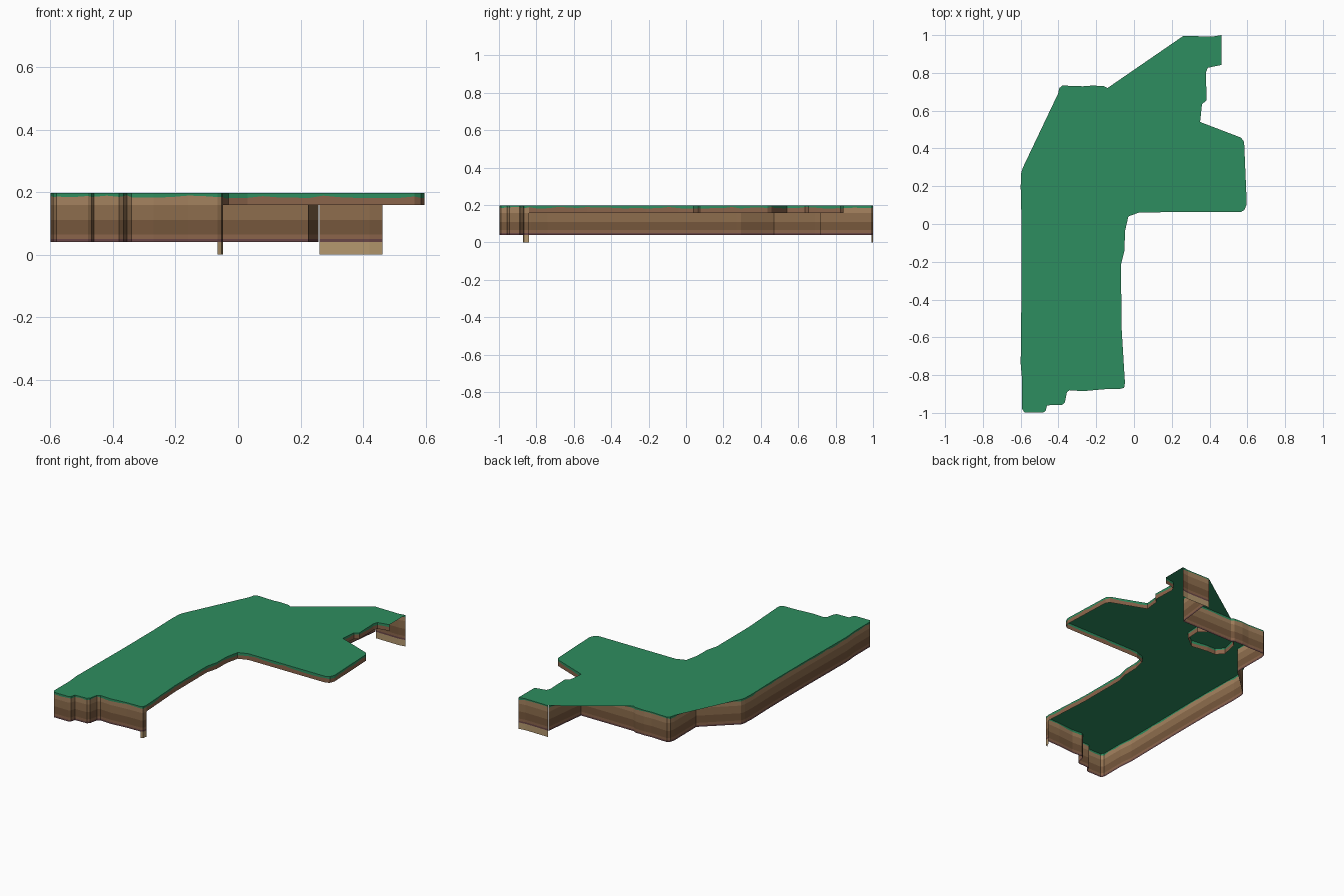
import bpy, bmesh, random
from mathutils import Vector

if "Cube" in bpy.data.objects:
    bpy.data.objects.remove(bpy.data.objects["Cube"])

random.seed(4)
TOP = 0.197

def material(name, rgb):
    m = bpy.data.materials.new(name)
    m.diffuse_color = (*rgb, 1)
    m.use_nodes = True
    m.node_tree.nodes["Principled BSDF"].inputs["Base Color"].default_value = m.diffuse_color
    return m

GRASS = material("grass", (0.027, 0.27, 0.115))
TAN = material("tan_soil", (0.376, 0.225, 0.115))
MID = material("mid_soil", (0.27, 0.155, 0.075))
DARK = material("dark_soil", (0.18, 0.095, 0.045))
RED = material("red_soil", (0.26, 0.13, 0.07))
PLUM = material("plum_soil", (0.14, 0.06, 0.06))
PALE = material("pale_soil", (0.456, 0.314, 0.156))

def finish(bm, name, mats):
    me = bpy.data.meshes.new(name)
    bm.to_mesh(me)
    bm.free()
    for m in mats:
        me.materials.append(m)
    ob = bpy.data.objects.new(name, me)
    bpy.context.collection.objects.link(ob)
    return ob

def subdivide(path, step=0.05):
    out = []
    for a, b in zip(path, path[1:]):
        a, b = Vector(a), Vector(b)
        n = max(1, round((b - a).length / step))
        out += [a.lerp(b, i / n) for i in range(n)]
    return out + [Vector(path[-1])]

def wall(name, path, bands, closed=False):
    """Sheet hung from a path; bands = (lower z, material) from the top down."""
    pts = subdivide(path + path[:1] if closed else path)
    bm = bmesh.new()
    cols = []
    for i, p in enumerate(pts):
        # wavy lower edge of the grass
        wave = random.uniform(-0.005, 0.004)
        zs = [TOP, bands[0][0] + wave] + [z for z, _ in bands[1:]]
        cols.append([bm.verts.new((p.x, p.y, z)) for z in zs])
    for a, b in zip(cols, cols[1:]):
        for k in range(len(bands)):
            f = bm.faces.new((a[k + 1], b[k + 1], b[k], a[k]))
            f.material_index = k
    if closed:
        bmesh.ops.remove_doubles(bm, verts=bm.verts, dist=1e-5)
    return finish(bm, name, [m for _, m in bands])

# outline pieces, counterclockwise
west = [(-0.14, 0.72), (-0.16, 0.73), (-0.22, 0.733), (-0.27, 0.729), (-0.38, 0.733), (-0.395, 0.72),
        (-0.402, 0.69), (-0.4, 0.47), (-0.59, 0.295), (-0.597, 0.27),
        (-0.6, 0.2), (-0.595, 0), (-0.595, -0.3), (-0.6, -0.74), (-0.592, -0.83)]
south = [(-0.592, -0.98), (-0.58, -0.997), (-0.48, -0.997), (-0.468, -0.99),
         (-0.46, -0.96), (-0.38, -0.957), (-0.366, -0.945), (-0.355, -0.89),
         (-0.34, -0.88), (-0.27, -0.885), (-0.16, -0.875), (-0.065, -0.872)]
corner = [(-0.065, -0.872), (-0.052, -0.866), (-0.048, -0.84)]
east = [(-0.048, -0.84), (-0.067, -0.53), (-0.068, -0.21), (-0.05, -0.14), (-0.048, -0.04),
        (-0.03, 0.04), (0.03, 0.062), (0.565, 0.063), (0.585, 0.075), (0.597, 0.105),
        (0.583, 0.435), (0.567, 0.457), (0.35, 0.54), (0.36, 0.635), (0.385, 0.655),
        (0.38, 0.8), (0.39, 0.827), (0.462, 0.842)]
north = [(0.462, 1.0), (0.42, 0.993), (0.26, 0.995)]

# layered soil profiles
tall = [(0.187, GRASS), (0.158, TAN), (0.11, TAN), (0.065, MID), (0.05, RED), (0.04, PLUM)]
tall[2] = (0.11, MID)
tall[3] = (0.065, DARK)
deep = tall + [(0.0, PALE)]
short = [(0.185, GRASS), (0.158, RED)]

# flat grass top
bm = bmesh.new()
outline = west + south[:-1] + corner[:-1] + east + north
bm.faces.new([bm.verts.new((x, y, TOP)) for x, y in outline])
bmesh.ops.triangulate(bm, faces=bm.faces[:])
finish(bm, "grass_top", [GRASS])

# tall cliff: set-back return under the north overhang, then west and south sides
wall("cliff_wall", [(0.257, 0.995), (0.225, 0.72)] + west + south, tall)
wall("corner_flap", corner, deep)
wall("north_wall", north, deep)

# shallow lip along the east side, and a small ring under the top
wall("east_lip", east, short)
ring = [(-0.055, 0.43), (-0.13, 0.37), (-0.24, 0.385), (-0.3, 0.385), (-0.34, 0.43),
        (-0.315, 0.54), (-0.245, 0.595), (-0.12, 0.58), (-0.05, 0.52)]
wall("underside_ring", ring, short, closed=True)
